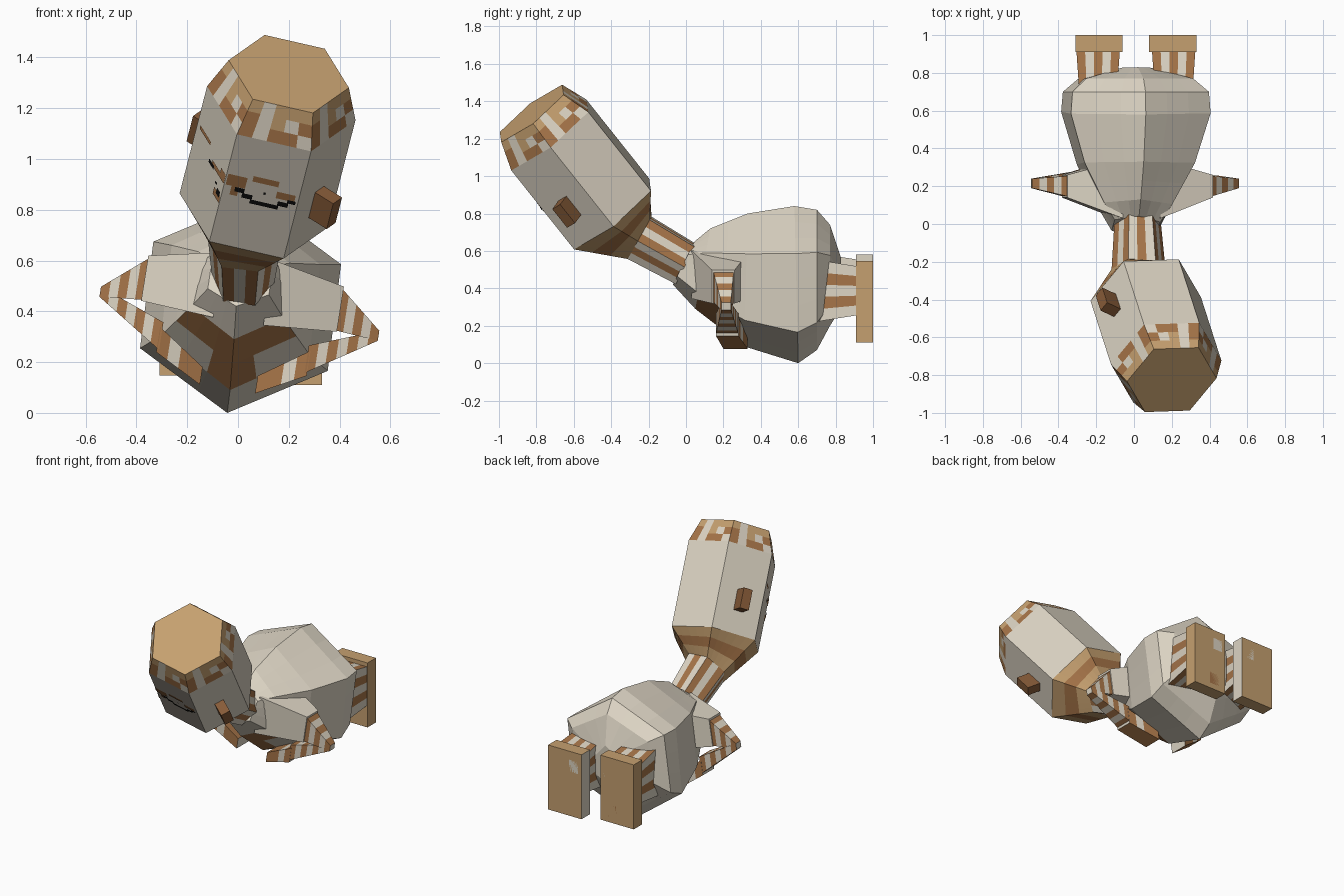
import bpy, bmesh, math
from mathutils import Vector, Matrix

if "Cube" in bpy.data.objects:
    bpy.data.objects.remove(bpy.data.objects["Cube"])

def mat(name, rgb):
    m = bpy.data.materials.new(name)
    m.diffuse_color = (*rgb, 1)
    m.use_nodes = True
    m.node_tree.nodes["Principled BSDF"].inputs["Base Color"].default_value = m.diffuse_color
    return m

MATS = [mat("cream", (.72, .66, .55)), mat("tan", (.56, .35, .16)),
        mat("brown", (.38, .175, .065)), mat("dark_brown", (.24, .105, .04)),
        mat("black", (.004, .004, .004))]
CREAM, TAN, BROWN, DARK, BLACK = range(5)

def finish(bm, name, recalc=True):
    if recalc:
        bmesh.ops.recalc_face_normals(bm, faces=bm.faces)
    me = bpy.data.meshes.new(name)
    bm.to_mesh(me)
    bm.free()
    for m in MATS:
        me.materials.append(m)
    ob = bpy.data.objects.new(name, me)
    bpy.context.collection.objects.link(ob)
    return ob

def split_sides(ring, k):
    """Split each side of a polygon into k equal pieces."""
    n = len(ring)
    return [ring[i].lerp(ring[(i + 1) % n], j / k) for i in range(n) for j in range(k)]

def split_rows(rings, counts):
    """Insert in-between rings, counts[i] rows between ring i and i+1."""
    out = [rings[0]]
    for a, b, c in zip(rings, rings[1:], counts):
        out += [[p.lerp(q, r / c) for p, q in zip(a, b)] for r in range(1, c + 1)]
    return out

def loft(name, rings, colour, start=CREAM, end=CREAM):
    bm = bmesh.new()
    vs = [[bm.verts.new(p) for p in r] for r in rings]
    n = len(rings[0])
    for i in range(len(rings) - 1):
        for j in range(n):
            k = (j + 1) % n
            f = bm.faces.new((vs[i][j], vs[i][k], vs[i + 1][k], vs[i + 1][j]))
            f.material_index = colour(i, j)
    bm.faces.new(vs[0]).material_index = start
    bm.faces.new(vs[-1]).material_index = end
    return finish(bm, name)

def box(name, matrix, colour):
    bm = bmesh.new()
    bmesh.ops.create_cube(bm, size=1, matrix=matrix)
    bmesh.ops.recalc_face_normals(bm, faces=bm.faces)
    for f in bm.faces:
        f.material_index = colour(f.normal)
    return finish(bm, name)

# Head: tilted hexagonal barrel along axis N
N = Vector((.197, -.611, .768)).normalized()
U = Vector((.977, .02, -.206))
U = (U - U.dot(N) * N).normalized()
V = U.cross(N)
CAP = Vector((.2, -.825, 1.335))

def radial(deg):
    a = math.radians(deg)
    return U * math.cos(a) + V * math.sin(a)

def head_ring(d, r):
    return [CAP - N * d + radial(60 * k) * r for k in range(6)]

# Tilted neck ring, in the same vertex order
def neck_ring(c, up, w, h):
    up = Vector(up).normalized()
    return [Vector(c) + Vector((math.cos(a) * w, 0, 0)) - up * math.sin(a) * h
            for a in (math.radians(60 * k + 8) for k in range(6))]

top, brim, jaw = head_ring(0, .243), head_ring(.15, .30), head_ring(.70, .30)
throat = neck_ring((.025, -.248, .67), (0, .49, .87), .145, .14)
K = 5

def head_colour(i, j):
    c = j % K
    if i == 0:
        return CREAM if c == 3 else TAN
    if i == 1:
        return (BROWN, CREAM, TAN, CREAM, BROWN)[c]
    if i == 2:
        return (CREAM, BROWN, BROWN, CREAM, BROWN)[c]
    if i == 3:
        return CREAM
    return BROWN if i == 5 else TAN

rings = split_rows([split_sides(r, K) for r in (top, brim, jaw, throat)], (3, 1, 3))
loft("head", rings, head_colour, TAN, BROWN)

# Ears on opposite sides of the head
for name, deg in (("right_ear", 30), ("left_ear", 210)):
    r = radial(deg)
    t = N.cross(r)
    m = Matrix((r, t, N)).transposed().to_4x4()
    m.translation = CAP - N * .49 + r * .285
    box(name, m @ Matrix.Diagonal((.13, .06, .13, 1)), lambda n: DARK)

# Face marks: thin plates, (head side, s0, s1, t0, t1)
def plates(name, colour, marks, lift):
    bm = bmesh.new()
    for side, s0, s1, t0, t1 in marks:
        a, b = brim[side], brim[(side + 1) % 6]
        c, d = jaw[side], jaw[(side + 1) % 6]
        out = radial(60 * side + 30) * lift
        pts = [a.lerp(b, s).lerp(c.lerp(d, s), t) + out
               for s, t in ((s0, t0), (s1, t0), (s1, t1), (s0, t1))]
        f = bm.faces.new([bm.verts.new(p) for p in pts])
        f.normal_update()
        if f.normal.dot(out) < 0:
            f.normal_flip()
        f.material_index = colour
    finish(bm, name, False)

plates("eye_shadow", BROWN, [(1, .3, .65, .33, .38), (1, .72, .98, .36, .46), (1, .05, .3, .42, .48),
                             (1, .8, .9, .46, .54), (2, 0, .15, .38, .46), (2, .15, .4, .42, .46),
                             (2, 0, .2, .58, .64), (2, .55, .9, .32, .35)], .003)
plates("eyelids", BLACK, [(1, .03, .14, .47, .50), (1, .12, .26, .50, .54), (1, .24, .62, .54, .575),
                          (1, .6, .74, .50, .54), (1, .72, .85, .46, .50), (1, .44, .47, .45, .47),
                          (2, .32, .48, .44, .47), (2, .02, .12, .55, .60), (2, .15, .2, .52, .54)], .005)

# Neck with lengthwise stripes
collar = neck_ring((.02, .0, .53), (0, .45, .89), .125, .13)
loft("neck", [split_sides(throat, 3), split_sides(collar, 3)],
     lambda i, j: BROWN if j % 2 else CREAM)

# Body: rolled hexagonal rings from neck to rump, (top y,z, bottom y,z, half width)
def body_ring(ty, tz, by, bz, w):
    pts = []
    for k in range(6):
        a = math.radians(-97 + 60 * k)
        h = math.sin(a) / .9925
        pts.append(Vector((.01 + w * math.cos(a), (ty + by) / 2 + (ty - by) / 2 * h,
                           (tz + bz) / 2 + (tz - bz) / 2 * h)))
    return split_sides(pts, 3)

def body_colour(i, j):
    off = min(j, 17 - j)          # columns away from the belly line
    return BROWN if (i == 1 and off in (1, 2)) or (i in (1, 2) and off == 0) else CREAM

profile = [(.045, .65, -.07, .42, .14), (.13, .72, .05, .29, .21), (.33, .80, .31, .09, .34),
           (.58, .84, .60, 0, .43), (.70, .82, .70, .07, .42), (.77, .74, .77, .20, .33),
           (.83, .56, .82, .28, .09)]
loft("body", split_rows([body_ring(*p) for p in profile], (1, 2, 1, 1, 1, 1)), body_colour)

# Arms: square sections (x, y0, y1, z0, z1), rolled with the body
ROLL = Matrix.Translation((.01, 0, .42)) @ Matrix.Rotation(math.radians(9), 4, 'Y')

def section(side, x, y0, y1, z0, z1):
    return [ROLL @ Vector((side * x, y, z)) for y, z in ((y0, z0), (y1, z0), (y1, z1), (y0, z1))]

for side, label in ((1, "right"), (-1, "left")):
    def limb(sections, rows):
        return split_rows([section(side, *s) for s in sections], rows)
    loft(label + "_shoulder", limb([(.10, .03, .34, -.06, .2), (.39, .14, .26, -.04, .14)], [1]),
         lambda i, j: CREAM)
    loft(label + "_upper_arm", limb([(.38, .145, .255, -.035, .135), (.555, .19, .24, -.05, -.01)], [5]),
         lambda i, j: CREAM if i % 2 else BROWN)
    loft(label + "_forearm", limb([(.555, .19, .24, -.05, -.01), (.29, .16, .28, -.22, -.11)], [7]),
         lambda i, j: CREAM if i % 2 else BROWN)
    loft(label + "_hand", limb([(.30, .16, .28, -.23, -.13), (.11, .20, .33, -.33, -.26)], [4]),
         lambda i, j: CREAM if i == 1 and j != 0 else BROWN)

    # Leg with lengthwise stripes
    cx, dz = .01 + side * .2, -side * .018
    def leg_ring(y, w, z0, z1):
        return split_sides([Vector((cx + x * w, y, z + dz)) for x, z in
                            ((-1, z0), (1, z0), (1, z1), (-1, z1))], 5)
    loft(label + "_leg", [leg_ring(.70, .10, .24, .57), leg_ring(.92, .115, .275, .535)],
         lambda i, j: CREAM if j % 2 else BROWN)

    # Foot slab: tan, with a cream inner side and patches on the sole
    m = Matrix.Translation((.01 + side * .195, .955, .346 + dz)) @ Matrix.Diagonal((.25, .09, .435, 1))
    box(label + "_foot", m, lambda n: CREAM if n.x * side < -.5 else TAN)
    for k, (px, pz, c) in enumerate(((-.07, .12, CREAM), (.06, -.02, CREAM), (-.04, -.14, BROWN))):
        m = Matrix.Translation((cx + side * px, .998, .346 + dz + pz)) @ Matrix.Diagonal((.07, .004, .08, 1))
        box(f"{label}_sole_patch_{k + 1}", m, lambda n, c=c: c)
